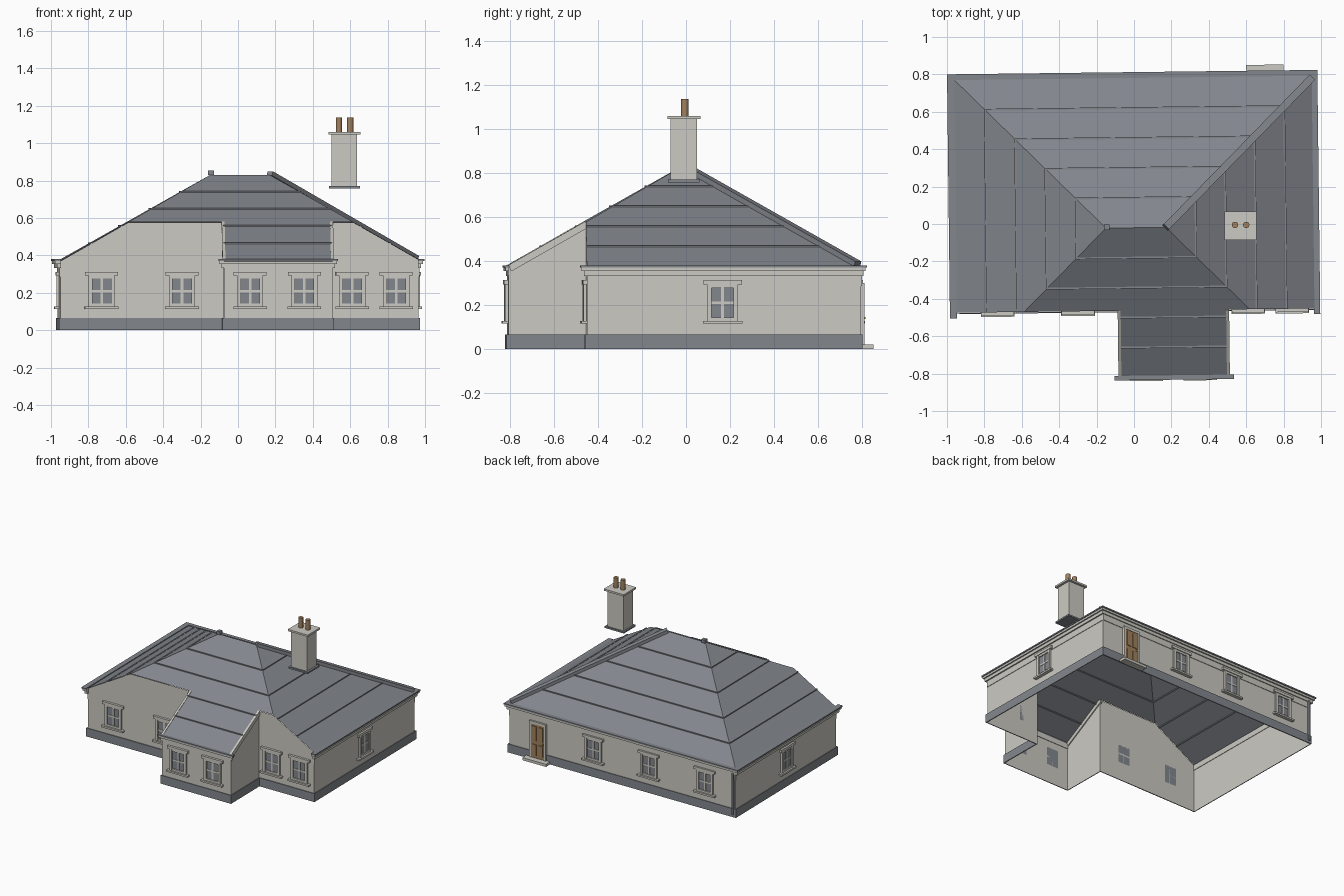
import bpy, bmesh, math
from mathutils import Matrix, Vector

cube = bpy.data.objects.get("Cube")
if cube:
    bpy.data.objects.remove(cube, do_unlink=True)


def material(name, rgb):
    m = bpy.data.materials.new(name)
    m.use_nodes = True
    m.diffuse_color = (*rgb, 1)
    m.node_tree.nodes["Principled BSDF"].inputs["Base Color"].default_value = (*rgb, 1)
    return m


STONE = material("pale render", (0.60, 0.59, 0.54))
SLATE = material("slate grey", (0.225, 0.24, 0.265))
WOOD = material("brown wood", (0.36, 0.22, 0.11))
BRASS = material("brass", (0.60, 0.36, 0.05))

TURN = Matrix.Rotation(0.012, 4, "Z")   # the house sits slightly askew


def finish(name, bm, mat, matrix=TURN):
    bmesh.ops.recalc_face_normals(bm, faces=bm.faces)
    mesh = bpy.data.meshes.new(name)
    bm.to_mesh(mesh)
    bm.free()
    mesh.materials.append(mat)
    ob = bpy.data.objects.new(name, mesh)
    ob.matrix_world = matrix
    bpy.context.collection.objects.link(ob)
    return ob


def boxes(name, spans, mat, matrix=TURN):
    """One object from boxes given as (x0, x1, y0, y1, z0, z1)."""
    bm = bmesh.new()
    for x0, x1, y0, y1, z0, z1 in spans:
        place = Matrix.Translation(((x0 + x1) / 2, (y0 + y1) / 2, (z0 + z1) / 2))
        bmesh.ops.create_cube(bm, size=1, matrix=place @ Matrix.Diagonal((x1 - x0, y1 - y0, z1 - z0, 1)))
    return finish(name, bm, mat, matrix)


# Roof geometry: d is the plan distance from the ridge
RIDGE_L, RIDGE_R, RIDGE_Y, TOP, SLOPE = -0.15, 0.17, -0.02, 0.83, 0.57
EAVE = 0.81
LEFT, RIGHT, BACK, FRONT = -0.955, 0.96, 0.785, -0.463
WING_L, WING_R, WING_Y = -0.085, 0.495, -0.815


def roof_z(x, y):
    return TOP - SLOPE * max(RIDGE_L - x, x - RIDGE_R, abs(y - RIDGE_Y), 0)


cut = RIDGE_Y - FRONT
hip_l, hip_r = RIDGE_L - cut, RIDGE_R + cut
outline = [(LEFT, FRONT), (hip_l, FRONT), (WING_L, FRONT), (WING_L, WING_Y),
           (WING_R, WING_Y), (WING_R, FRONT), (hip_r, FRONT), (RIGHT, FRONT),
           (RIGHT, BACK), (LEFT, BACK)]


def skirt(name, points, mat, low, high):
    """Open shell of upright faces round an outline."""
    bm = bmesh.new()
    ends = [(bm.verts.new((x, y, low)), bm.verts.new((x, y, high(x, y)))) for x, y in points]
    for (a, b), (c, d) in zip(ends, ends[1:] + ends[:1]):
        bm.faces.new((a, c, d, b))
    return finish(name, bm, mat)


skirt("walls", outline, STONE, 0, lambda x, y: roof_z(x, y) - 0.002)

# Plinth, slightly proud of the walls
P = 0.008
plinth_line = [(x + (P if x in (RIGHT, WING_R) else -P if x in (LEFT, WING_L) else 0),
                y + (P if y == BACK else -P)) for x, y in outline]
plinth = skirt("plinth", plinth_line, SLATE, 0, lambda x, y: 0.065)
solid = plinth.modifiers.new("thickness", "SOLIDIFY")
solid.thickness = 0.007

# Roof slopes
bm = bmesh.new()


def rv(x, y):
    return bm.verts.new((x, y, roof_z(x, y)))


a, b = rv(RIDGE_L, RIDGE_Y), rv(RIDGE_R, RIDGE_Y)
x0, x1, y1 = RIDGE_L - EAVE, RIDGE_R + EAVE, RIDGE_Y + EAVE
nw, ne, sw, se = rv(x0, y1), rv(x1, y1), rv(x0, FRONT), rv(x1, FRONT)
hl, hr = rv(hip_l, FRONT), rv(hip_r, FRONT)
wing = [rv(x, y) for x, y in ((WING_L, FRONT), (WING_L, WING_Y - 0.015),
                              (WING_R, WING_Y - 0.015), (WING_R, FRONT))]
bm.faces.new((a, nw, sw, hl))
bm.faces.new((b, hr, se, ne))
bm.faces.new((a, b, ne, nw))
bm.faces.new((a, hl, wing[0], wing[3], hr, b))
bm.faces.new(wing)
finish("roof", bm, SLATE)

# Raised slate course lines
T = 0.005
courses = []
for i in range(1, 5):
    d = 0.16 * i
    z0, z1 = TOP - SLOPE * d - T, TOP - SLOPE * d + T
    xl, xr, yb, yf = RIDGE_L - d, RIDGE_R + d, RIDGE_Y + d, RIDGE_Y - d
    fl, fr = (xl, xr) if yf > FRONT else (WING_L, WING_R)
    courses += [(xl - T, xl + T, max(yf, FRONT), yb, z0, z1),
                (xr - T, xr + T, max(yf, FRONT), yb, z0, z1),
                (xl, xr, yb - T, yb + T, z0, z1),
                (fl, fr, yf - T, yf + T, z0, z1)]
boxes("slate_courses", courses, SLATE)

# Hip capping along one corner, and the ridge end cap
start, end = Vector((RIDGE_R, RIDGE_Y, TOP + 0.008)), Vector((x1 - 0.02, y1 - 0.02, roof_z(x1, y1) + 0.018))
run = end - start
frame = Matrix.Translation(start) @ run.to_track_quat("X", "Z").to_matrix().to_4x4()
boxes("hip_cap", [(0, run.length, -0.02, 0.02, -0.012, 0.012)], SLATE, TURN @ frame)
boxes("ridge_end_cap", [(-0.16, -0.13, -0.03, 0, 0.83, 0.855)], SLATE)

# Cornice in two steps with a gutter above
GL, GR, GB, GF = -0.99, 0.99, 0.812, -0.835


def eaves(inset, low, high):
    l, r, bk, f = GL + inset, GR - inset, GB - inset, GF + inset
    return [(l, LEFT + 0.004, FRONT - 0.03 + inset, bk, low, high),
            (RIGHT - 0.004, r, FRONT - 0.03 + inset, bk, low, high),
            (l, r, BACK - 0.004, bk, low, high),
            (-0.115 + inset, 0.525 - inset, f, WING_Y + 0.004, low, high)]


boxes("cornice", eaves(0.016, 0.332, 0.36) + eaves(0.006, 0.355, 0.372), STONE)
boxes("gutter", eaves(0, 0.37, 0.38), SLATE)
F = 0.004
boxes("frieze", [(LEFT - F, LEFT, FRONT, BACK, 0.285, 0.335),
                 (RIGHT, RIGHT + F, FRONT, BACK, 0.285, 0.335),
                 (LEFT, RIGHT, BACK, BACK + F, 0.285, 0.335)], STONE)

# Sloping boards on the wing sides
tilt = math.atan(SLOPE)
for side, x in (("left", WING_R), ("right", WING_L)):
    place = Matrix.Translation((x, FRONT, roof_z(x, FRONT))) @ Matrix.Rotation(tilt, 4, "X")
    boxes(side + "_verge_board", [(-0.008, 0.008, (WING_Y - FRONT) / math.cos(tilt), 0, -0.028, 0.003)],
          STONE, TURN @ place)

# Downpipe at the back corner
boxes("downpipe", [(-0.945, -0.93, BACK, BACK + 0.016, 0.02, 0.34)], SLATE)


def on_wall(x, y, angle):
    """Frame whose -y axis points out of the wall."""
    return TURN @ Matrix.Translation((x, y, 0)) @ Matrix.Rotation(angle, 4, "Z")


# Windows
def window(name, m):
    boxes(name + "_panes", [(-0.052, 0.052, -0.004, 0, 0.14, 0.28)], SLATE, m)
    parts = [(-0.09, 0.09, -0.025, 0, 0.114, 0.127),       # sill
             (-0.088, 0.088, -0.018, 0, 0.292, 0.312),     # lintel
             (-0.052, 0.052, -0.012, 0, 0.127, 0.142),
             (-0.052, 0.052, -0.012, 0, 0.276, 0.292),
             (-0.007, 0.007, -0.007, 0, 0.14, 0.28),
             (-0.052, 0.052, -0.007, 0, 0.203, 0.215)]
    for s in (-1, 1):
        u0, u1 = sorted((s * 0.05, s * 0.07))
        parts.append((u0, u1, -0.014, 0, 0.127, 0.295))
    boxes(name + "_frame", parts, STONE, m)


spots = [(x, FRONT, 0) for x in (-0.735, -0.305, 0.605, 0.84)]
spots += [(x, WING_Y, 0) for x in (0.055, 0.345)]
spots += [(x, BACK, math.pi) for x in (0.245, -0.225, -0.7)]
spots += [(RIGHT, 0.155, math.pi / 2), (LEFT, 0.155, -math.pi / 2)]
for n, spot in enumerate(spots, 1):
    window(f"window_{n}", on_wall(*spot))

# Back door with panels, surround and step
m = on_wall(0.71, BACK, math.pi)
boxes("door", [(-0.055, 0.055, -0.014, 0, 0.02, 0.28)], WOOD, m)
boxes("door_panels", [(u - 0.017, u + 0.017, -0.019, -0.01, z0, z1)
                      for u in (-0.026, 0.026) for z0, z1 in ((0.04, 0.125), (0.155, 0.265))], WOOD, m)
boxes("door_handle", [(0.042, 0.05, -0.024, -0.01, 0.135, 0.145)], BRASS, m)
boxes("door_surround", [(-0.07, -0.055, -0.018, 0, 0.02, 0.295), (0.055, 0.07, -0.018, 0, 0.02, 0.295),
                        (-0.07, 0.07, -0.018, 0, 0.28, 0.3)], STONE, m)
boxes("door_step", [(-0.1, 0.1, -0.058, 0, 0, 0.02)], STONE, m)

# Chimney stack standing clear of the roof
I = Matrix.Identity(4)
boxes("chimney_stack", [(0.5, 0.637, -0.07, 0.05, 0.765, 1.05),
                        (0.485, 0.655, -0.085, 0.067, 1.046, 1.06)], STONE, I)
boxes("chimney_base", [(0.487, 0.652, -0.083, 0.062, 0.758, 0.77)], SLATE, I)
for n, x in enumerate((0.54, 0.6), 1):
    bm = bmesh.new()
    bmesh.ops.create_cone(bm, cap_ends=True, segments=16, radius1=0.017, radius2=0.017, depth=0.08,
                          matrix=Matrix.Translation((x, -0.005, 1.097)))
    pot = finish(f"chimney_pot_{n}", bm, WOOD, I)
    for p in pot.data.polygons:
        p.use_smooth = len(p.vertices) == 4
